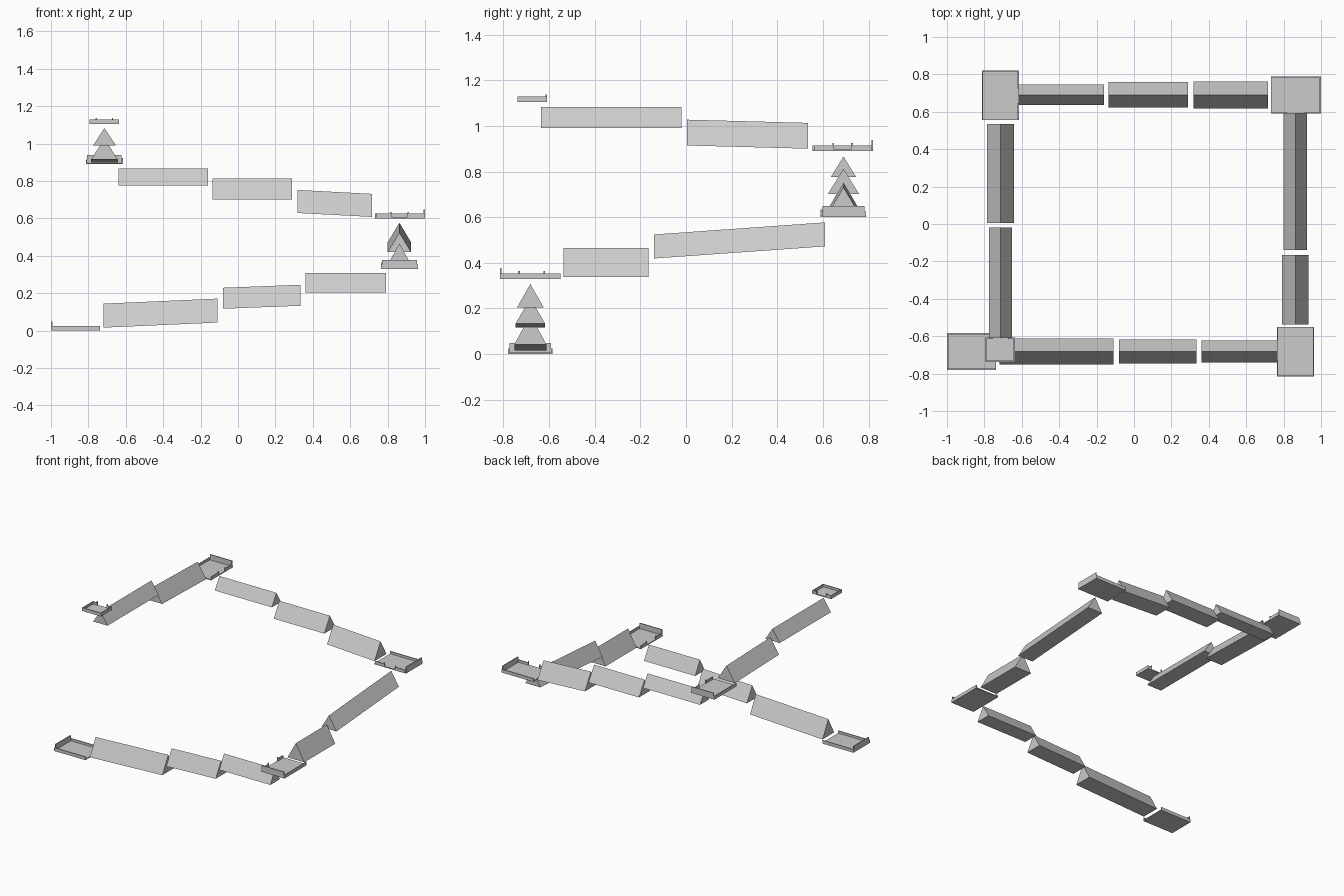
import bpy, bmesh

if "Cube" in bpy.data.objects:
    bpy.data.objects.remove(bpy.data.objects["Cube"])

T = 0.007  # sheet thickness of the trays


def finish(bm, name):
    bmesh.ops.recalc_face_normals(bm, faces=bm.faces)
    me = bpy.data.meshes.new(name)
    bm.to_mesh(me)
    bm.free()
    ob = bpy.data.objects.new(name, me)
    bpy.context.collection.objects.link(ob)
    return ob


def beam(name, axis, a, b, mid, half, za, zb, h):
    """Triangular bar with vertical ends, running from a to b along x or y."""
    bm = bmesh.new()
    ends = []
    for s, z in ((a, za), (b, zb)):
        ring = []
        for off, up in ((-half, 0), (half, 0), (0, h)):
            p = (s, mid + off, z + up) if axis == 'x' else (mid + off, s, z + up)
            ring.append(bm.verts.new(p))
        ends.append(ring)
        bm.faces.new(ring)
    p, q = ends
    for i in range(3):
        j = (i + 1) % 3
        bm.faces.new((p[i], p[j], q[j], q[i]))
    return finish(bm, name)


def box(bm, x0, x1, y0, y1, z0, z1):
    vs = bmesh.ops.create_cube(bm, size=1)['verts']
    for v in vs:
        v.co = (x0 if v.co.x < 0 else x1, y0 if v.co.y < 0 else y1, z0 if v.co.z < 0 else z1)


def tray(name, x0, x1, y0, y1, z, sides, gate=(0, 0)):
    """Thin tray; sides maps each edge to open, rim, tall or gate."""
    bm = bmesh.new()
    box(bm, x0, x1, y0, y1, z, z + T)
    rim, tall, post = 0.025, 0.048, 0.034
    for side, kind in sides.items():
        if kind == 'open':
            continue
        along_y = side[1] == 'x'
        lo, hi = (y0, y1) if along_y else (x0, x1)
        edge = {'-x': x0, '+x': x1 - T, '-y': y0, '+y': y1 - T}[side]

        def wall(s, e, top):
            if along_y:
                box(bm, edge, edge + T, s, e, z + T, z + top)
            else:
                box(bm, s, e, edge, edge + T, z + T, z + top)

        if kind == 'gate':
            g0, g1 = gate
            wall(lo + T, g0 - T, rim)
            wall(g1 + T, hi - T, rim)
            wall(g0 - T, g0, post)
            wall(g1, g1 + T, post)
        elif kind == 'tall':
            wall(lo + T, hi - T, tall)
        else:
            wall(lo, hi, rim)
    return finish(bm, name)


# sloping bars, climbing round the square
beam('front_bar_1', 'x', -0.72, -0.11, -0.682, 0.07, 0.016, 0.043, 0.128)
beam('front_bar_2', 'x', -0.08, 0.335, -0.682, 0.065, 0.117, 0.133, 0.112)
beam('front_bar_3', 'x', 0.36, 0.79, -0.682, 0.058, 0.205, 0.205, 0.102)
beam('right_bar_1', 'y', -0.537, -0.165, 0.863, 0.071, 0.338, 0.338, 0.127)
beam('right_bar_2', 'y', -0.14, 0.61, 0.863, 0.063, 0.419, 0.472, 0.105)
beam('back_bar_1', 'x', 0.716, 0.317, 0.69, 0.072, 0.608, 0.629, 0.123)
beam('back_bar_2', 'x', 0.29, -0.135, 0.69, 0.068, 0.702, 0.702, 0.11)
beam('back_bar_3', 'x', -0.16, -0.64, 0.69, 0.055, 0.776, 0.776, 0.09)
beam('left_bar_1', 'y', 0.535, 0.005, -0.714, 0.072, 0.9, 0.914, 0.113)
beam('left_bar_2', 'y', -0.02, -0.635, -0.714, 0.061, 0.99, 0.99, 0.093)

# corner trays, from the bottom upwards
tray('start_tray', -1.0, -0.738, -0.78, -0.584, 0.0,
     {'-x': 'tall', '+x': 'open', '-y': 'rim', '+y': 'rim'})
tray('front_right_tray', 0.764, 0.963, -0.816, -0.55, 0.329,
     {'-x': 'gate', '+x': 'rim', '-y': 'tall', '+y': 'open'}, (-0.728, -0.624))
tray('back_right_tray', 0.733, 1.0, 0.59, 0.788, 0.6,
     {'-x': 'open', '+x': 'tall', '-y': 'gate', '+y': 'rim'}, (0.82, 0.906))
tray('back_left_tray', -0.813, -0.615, 0.555, 0.82, 0.89,
     {'-x': 'rim', '+x': 'gate', '-y': 'open', '+y': 'tall'}, (0.648, 0.724))
tray('end_tray', -0.795, -0.636, -0.738, -0.608, 1.104,
     {'-x': 'rim', '+x': 'rim', '-y': 'rim', '+y': 'gate'}, (-0.754, -0.674))
